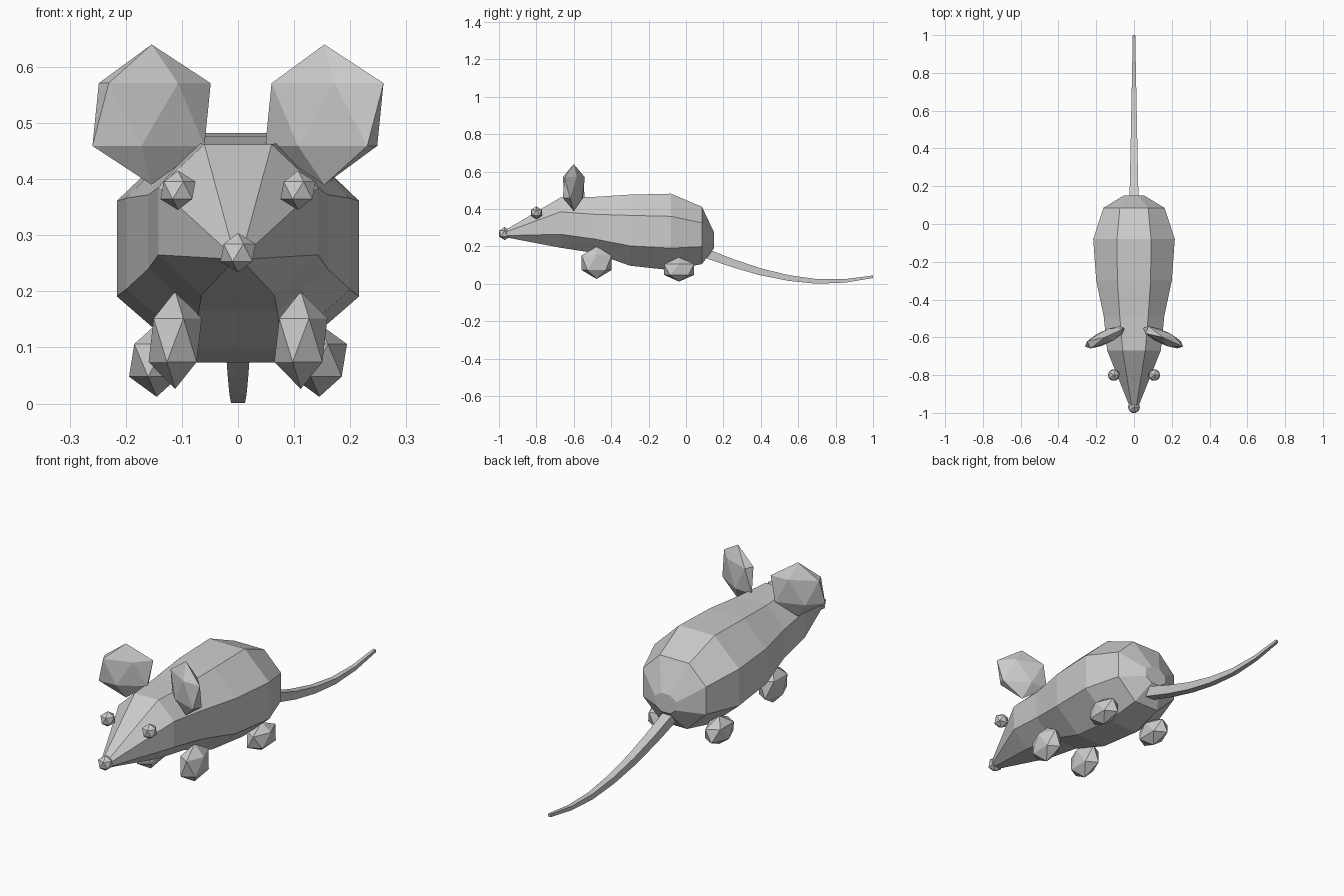
import bpy, bmesh, math
from mathutils import Vector

if "Cube" in bpy.data.objects:
    bpy.data.objects.remove(bpy.data.objects["Cube"])

grey = bpy.data.materials.new("plain_grey")
grey.diffuse_color = (0.6, 0.6, 0.6, 1)
grey.use_nodes = True
grey.node_tree.nodes["Principled BSDF"].inputs["Base Color"].default_value = grey.diffuse_color


def loft(name, rings):
    """Skin a list of equal-sided rings and cap both ends."""
    bm = bmesh.new()
    loops = [[bm.verts.new(p) for p in ring] for ring in rings]
    n = len(loops[0])
    for a, b in zip(loops, loops[1:]):
        for i in range(n):
            j = (i + 1) % n
            bm.faces.new((a[i], a[j], b[j], b[i]))
    bm.faces.new(loops[0])
    bm.faces.new(loops[-1])
    bmesh.ops.recalc_face_normals(bm, faces=bm.faces)
    mesh = bpy.data.meshes.new(name)
    bm.to_mesh(mesh)
    bm.free()
    mesh.materials.append(grey)
    obj = bpy.data.objects.new(name, mesh)
    bpy.context.collection.objects.link(obj)


def gem(name, loc, scale, turn=0):
    """Twenty-sided ball, stretched and turned about z."""
    bpy.ops.mesh.primitive_ico_sphere_add(
        subdivisions=1, radius=1, location=loc, rotation=(0, 0, math.radians(turn)))
    obj = bpy.context.object
    obj.name = name
    obj.scale = scale
    obj.data.materials.append(grey)


# Body: eight-sided sections from snout to rump
# y, top half-width, top z, side half-width, upper z, lower z, bottom half-width, bottom z
sections = [
    (-0.97, 0.012, 0.285, 0.022, 0.275, 0.258, 0.012, 0.25),
    (-0.67, 0.060, 0.462, 0.142, 0.385, 0.265, 0.065, 0.193),
    (-0.49, 0.075, 0.465, 0.160, 0.372, 0.240, 0.070, 0.165),
    (-0.30, 0.088, 0.477, 0.200, 0.366, 0.203, 0.078, 0.097),
    (-0.08, 0.090, 0.482, 0.216, 0.361, 0.191, 0.080, 0.073),
    (0.085, 0.075, 0.412, 0.162, 0.326, 0.199, 0.065, 0.106),
    (0.15, 0.023, 0.275, 0.055, 0.252, 0.213, 0.023, 0.19),
]
loft("body", [
    [(tw, y, tz), (sw, y, uz), (sw, y, lz), (bw, y, bz),
     (-bw, y, bz), (-sw, y, lz), (-sw, y, uz), (-tw, y, tz)]
    for y, tw, tz, sw, uz, lz, bw, bz in sections])

# Tail: tapering square rod along a sagging path
path = [Vector((0, y, z)) for y, z in (
    (0.12, 0.158), (0.26, 0.107), (0.40, 0.064), (0.55, 0.031),
    (0.70, 0.013), (0.85, 0.016), (1.0, 0.038))]
rings = []
for i, p in enumerate(path):
    t = (path[min(i + 1, len(path) - 1)] - path[max(i - 1, 0)]).normalized()
    up = Vector((0, -t.z, t.y))
    h = 0.024 - 0.0175 * i / (len(path) - 1)
    side = Vector((h, 0, 0))
    rings.append([p + side + up * h, p + side - up * h, p - side - up * h, p - side + up * h])
loft("tail", rings)

# Nose
gem("nose", (0, -0.97, 0.269), (0.035,) * 3)

# Paired ears, eyes and feet
for label, s in (("left", -1), ("right", 1)):
    gem(label + "_ear", (s * 0.154, -0.6, 0.515), (0.13, 0.04, 0.125), -s * 25)
    gem(label + "_eye", (s * 0.107, -0.8, 0.38), (0.035,) * 3)
    gem(label + "_front_foot", (s * 0.112, -0.478, 0.113), (0.053, 0.094, 0.087))
    gem(label + "_back_foot", (s * 0.145, -0.037, 0.077), (0.055, 0.095, 0.065))
